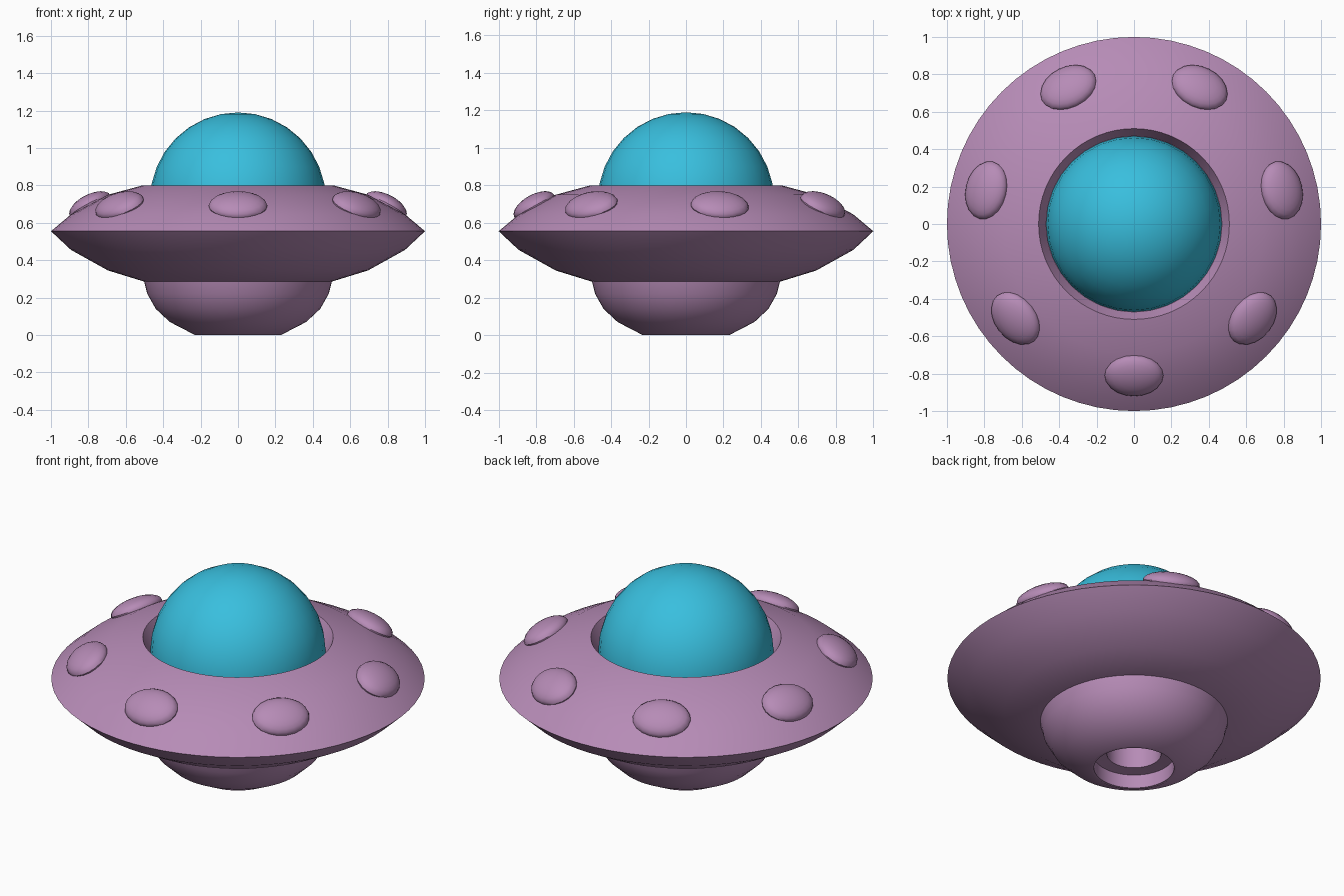
import bpy
import bmesh
import math
from mathutils import Matrix, Vector

cube = bpy.data.objects.get("Cube")
if cube:
    bpy.data.objects.remove(cube)


def make_material(name, color):
    mat = bpy.data.materials.new(name)
    mat.use_nodes = True
    mat.diffuse_color = (*color, 1)
    mat.node_tree.nodes["Principled BSDF"].inputs["Base Color"].default_value = (*color, 1)
    return mat


def finish(name, bm, mat):
    """Turn a bmesh into a smooth shaded object."""
    bmesh.ops.recalc_face_normals(bm, faces=bm.faces)
    mesh = bpy.data.meshes.new(name)
    bm.to_mesh(mesh)
    bm.free()
    mesh.materials.append(mat)
    obj = bpy.data.objects.new(name, mesh)
    bpy.context.collection.objects.link(obj)
    bpy.ops.object.select_all(action="DESELECT")
    obj.select_set(True)
    bpy.context.view_layer.objects.active = obj
    bpy.ops.object.shade_smooth_by_angle(angle=math.radians(32))
    return obj


def lathe(name, profile, mat, steps=64):
    """Spin a (radius, height) profile around the z axis."""
    bm = bmesh.new()
    verts = [bm.verts.new((r, 0, z)) for r, z in profile]
    edges = [bm.edges.new(pair) for pair in zip(verts, verts[1:])]
    bmesh.ops.spin(bm, geom=verts + edges, cent=(0, 0, 0), axis=(0, 0, 1),
                   angle=math.tau, steps=steps)
    bmesh.ops.remove_doubles(bm, verts=bm.verts, dist=0.0005)
    return finish(name, bm, mat)


purple = make_material("mauve hull", (0.47, 0.26, 0.47))
blue = make_material("blue glass", (0.04, 0.52, 0.73))

# Saucer disc with the sloped cockpit recess on top
lathe("saucer_disc", [
    (0, 0.70), (0.47, 0.72), (0.51, 0.80), (0.695, 0.75), (0.893, 0.645),
    (1, 0.555), (0.893, 0.455), (0.695, 0.345), (0.50, 0.285), (0, 0.285),
], purple)

# Lower bowl with a stepped exhaust opening
lathe("lower_bowl", [
    (0.503, 0.29), (0.485, 0.22), (0.44, 0.14), (0.365, 0.07), (0.23, 0),
    (0.215, 0), (0.215, 0.08), (0.145, 0.085), (0.145, 0.24), (0, 0.24),
], purple)

# Glass dome
bm = bmesh.new()
bmesh.ops.create_uvsphere(bm, u_segments=32, v_segments=16, radius=0.47,
                          matrix=Matrix.Translation((0, 0, 0.72)))
finish("glass_dome", bm, blue)

# Ring of seven oval bumps lying on the slope of the disc
COUNT = 7
slope = Matrix.Rotation(math.radians(29), 4, "X")
for i in range(COUNT):
    bm = bmesh.new()
    bmesh.ops.create_uvsphere(bm, u_segments=20, v_segments=12, radius=1)
    place = (Matrix.Rotation(math.tau * i / COUNT, 4, "Z")
             @ Matrix.Translation((0, -0.81, 0.69)) @ slope
             @ Matrix.Diagonal(Vector((0.157, 0.122, 0.06, 1))))
    bm.transform(place)
    finish(f"hull_bump_{i + 1}", bm, purple)
